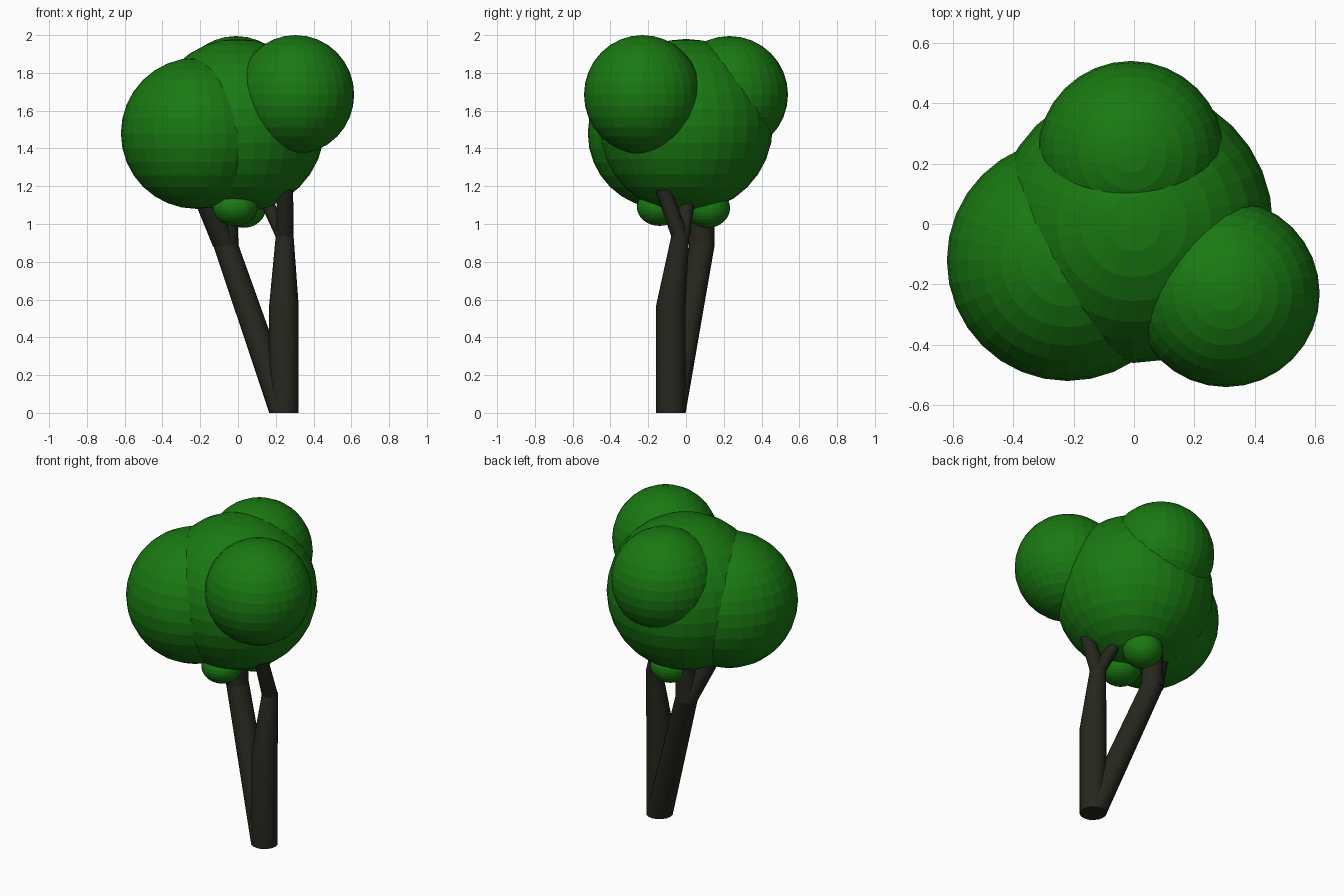
import bpy, bmesh, math

if "Cube" in bpy.data.objects:
    bpy.data.objects.remove(bpy.data.objects["Cube"])


def material(name, rgb):
    m = bpy.data.materials.new(name)
    m.diffuse_color = (*rgb, 1)
    m.use_nodes = True
    m.node_tree.nodes["Principled BSDF"].inputs["Base Color"].default_value = m.diffuse_color
    return m


leaf = material("leaf_green", (0.01, 0.19, 0.006))
bark = material("dark_bark", (0.018, 0.02, 0.013))


def foliage(name, centre, radii):
    bpy.ops.mesh.primitive_uv_sphere_add(segments=32, ring_count=16, radius=1, location=centre)
    ob = bpy.context.object
    ob.name = name
    ob.scale = radii
    bpy.ops.object.transform_apply(location=False, rotation=False, scale=True)
    ob.data.materials.append(leaf)


def limb(name, stations, sides=16):
    """Tube through level rings given as (x, y, z, radius)."""
    bm = bmesh.new()
    rings = []
    for x, y, z, r in stations:
        rings.append([bm.verts.new((x + r * math.cos(i * math.tau / sides),
                                    y + r * math.sin(i * math.tau / sides), z))
                      for i in range(sides)])
    for a, b in zip(rings, rings[1:]):
        for i in range(sides):
            j = (i + 1) % sides
            bm.faces.new((a[i], a[j], b[j], b[i]))
    bm.faces.new(rings[0][::-1])
    bm.faces.new(rings[-1])
    me = bpy.data.meshes.new(name)
    bm.to_mesh(me)
    bm.free()
    ob = bpy.data.objects.new(name, me)
    bpy.context.collection.objects.link(ob)
    me.materials.append(bark)
    bpy.ops.object.select_all(action='DESELECT')
    ob.select_set(True)
    bpy.context.view_layer.objects.active = ob
    bpy.ops.object.shade_smooth_by_angle(angle=math.radians(35))


# Crown: one main ball, three side clumps, two small tufts underneath
foliage("crown_main", (0, 0, 1.52), (0.46, 0.46, 0.46))
foliage("crown_left", (-0.22, -0.12, 1.48), (0.40, 0.40, 0.40))
foliage("crown_front_right", (0.305, -0.23, 1.685), (0.31, 0.31, 0.315))
foliage("crown_back", (-0.01, 0.23, 1.685), (0.31, 0.31, 0.31))
foliage("tuft_front", (-0.015, -0.14, 1.09), (0.12, 0.12, 0.10))
foliage("tuft_back", (0.03, 0.115, 1.085), (0.118, 0.118, 0.105))

# Upright trunk and its fork
base = (0.243, -0.08, 0, 0.078)
limb("trunk_upright", [base, (0.243, -0.08, 0.57, 0.078), (0.247, -0.03, 0.94, 0.047)])
limb("branch_right", [(0.247, -0.03, 0.93, 0.047), (0.25, -0.12, 1.18, 0.042)])
limb("branch_inner", [(0.247, -0.03, 0.93, 0.047), (0.15, 0.01, 1.12, 0.037)])

# Leaning trunk and its fork
limb("trunk_leaning", [base, (-0.065, 0.085, 0.89, 0.067)])
limb("branch_upright", [(-0.065, 0.085, 0.88, 0.067), (-0.062, 0.09, 1.15, 0.06)])
limb("branch_left", [(-0.065, 0.085, 0.88, 0.067), (-0.17, 0.01, 1.12, 0.06)])
